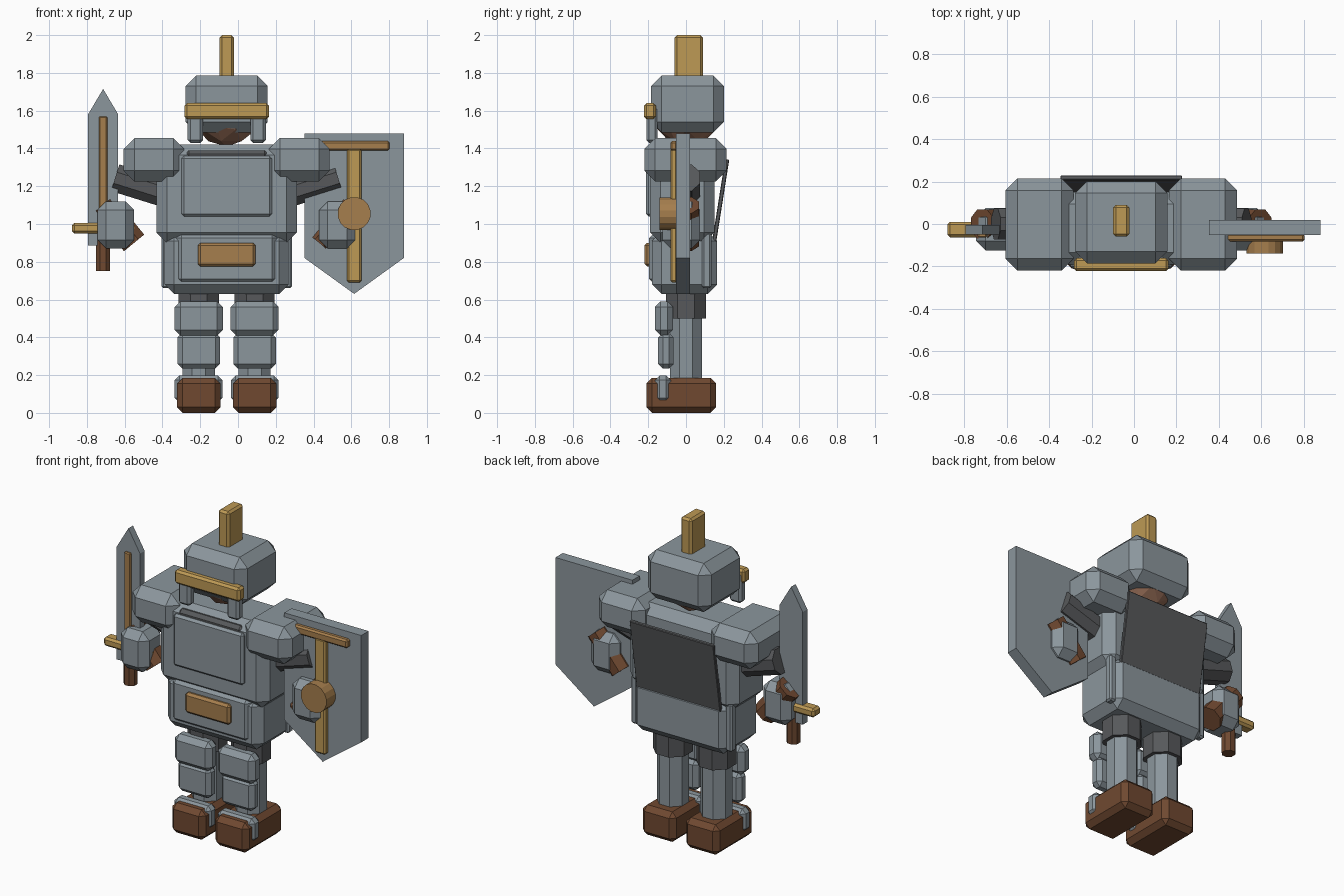
import bpy, bmesh, math
from mathutils import Vector, Matrix

if "Cube" in bpy.data.objects:
    bpy.data.objects.remove(bpy.data.objects["Cube"])

CX = -0.06  # body centre line


def material(name, r, g, b):
    m = bpy.data.materials.new(name)
    m.diffuse_color = (r, g, b, 1)
    m.use_nodes = True
    m.node_tree.nodes["Principled BSDF"].inputs["Base Color"].default_value = m.diffuse_color
    return m


STEEL = material("steel", 0.26, 0.305, 0.335)
DARK = material("dark_steel", 0.095, 0.099, 0.104)
GOLD = material("gold", 0.51, 0.32, 0.09)
BRONZE = material("bronze", 0.38, 0.21, 0.075)
LEATHER = material("brown_leather", 0.16, 0.066, 0.03)
SKIN = material("skin", 0.32, 0.16, 0.10)


def finish(name, bm, mat):
    bmesh.ops.recalc_face_normals(bm, faces=bm.faces[:])
    me = bpy.data.meshes.new(name)
    bm.to_mesh(me)
    bm.free()
    me.materials.append(mat)
    ob = bpy.data.objects.new(name, me)
    bpy.context.collection.objects.link(ob)
    return ob


def box(name, x, y, z, mat, bevel=0.0, tilt=0.0):
    """Chamfered box given its x, y and z ranges."""
    bm = bmesh.new()
    bmesh.ops.create_cube(bm, size=1)
    size = [r[1] - r[0] for r in (x, y, z)]
    mid = Vector([(r[0] + r[1]) / 2 for r in (x, y, z)])
    bmesh.ops.scale(bm, vec=size, verts=bm.verts)
    if bevel:
        bmesh.ops.bevel(bm, geom=bm.edges[:], offset=bevel, segments=1,
                        affect='EDGES', clamp_overlap=True)
    bmesh.ops.transform(bm, matrix=Matrix.Translation(mid) @ Matrix.Rotation(tilt, 4, 'X'),
                        verts=bm.verts)
    return finish(name, bm, mat)


def rod(name, a, b, radius, mat, sides=8):
    """Faceted cylinder between two points."""
    a, b = Vector(a), Vector(b)
    bm = bmesh.new()
    bmesh.ops.create_cone(bm, cap_ends=True, segments=sides, radius1=radius,
                          radius2=radius, depth=(b - a).length)
    rot = Vector((0, 0, 1)).rotation_difference(b - a).to_matrix().to_4x4()
    spin = Matrix.Rotation(math.pi / sides, 4, 'Z')
    bmesh.ops.transform(bm, matrix=Matrix.Translation((a + b) / 2) @ rot @ spin, verts=bm.verts)
    return finish(name, bm, mat)


def plate(name, outline, y0, y1, mat):
    """Flat plate extruded along y from an x-z outline."""
    bm = bmesh.new()
    f = bm.faces.new([bm.verts.new((x, y0, z)) for x, z in outline])
    ext = bmesh.ops.extrude_face_region(bm, geom=[f])
    verts = [v for v in ext["geom"] if isinstance(v, bmesh.types.BMVert)]
    bmesh.ops.translate(bm, vec=(0, y1 - y0, 0), verts=verts)
    return finish(name, bm, mat)


def around(half, centre=CX):
    return (centre - half, centre + half)


# Head and helmet
bm = bmesh.new()
bmesh.ops.create_icosphere(bm, subdivisions=2, radius=1)
bmesh.ops.scale(bm, vec=(0.185, 0.19, 0.19), verts=bm.verts)
bmesh.ops.translate(bm, vec=(CX, 0.005, 1.60), verts=bm.verts)
finish("head", bm, SKIN)
box("helmet", around(0.217), (-0.185, 0.2), (1.485, 1.785), STEEL, 0.055)
box("helmet_crest", around(0.038), (-0.06, 0.09), (1.72, 2.0), GOLD, 0.013)
box("brow_band", around(0.223), (-0.222, -0.16), (1.555, 1.64), GOLD, 0.013)

# Torso
box("torso", around(0.372), (-0.19, 0.15), (0.9, 1.42), STEEL, 0.055)
box("collar", around(0.22), (-0.195, 0.0), (1.32, 1.39), DARK, 0.02)
box("breastplate", around(0.24), (-0.212, -0.14), (1.04, 1.36), STEEL, 0.014)
box("hip_armour", around(0.328), (-0.18, 0.165), (0.63, 0.96), STEEL, 0.05)
box("hip_front_plate", around(0.27), (-0.195, -0.12), (0.68, 0.955), STEEL, 0.03)
box("belt_buckle", around(0.153), (-0.22, -0.17), (0.775, 0.9), BRONZE, 0.014)
box("back_panel", around(0.287), (0.17, 0.192), (0.87, 1.345), DARK, 0.004, -0.157)

# Limbs, mirrored about the body centre line
for s, side in ((-1, "right"), (1, "left")):
    def span(a, b):
        return tuple(sorted((CX + s * a, CX + s * b)))

    def at(a, y, z):
        return (CX + s * a, y, z)

    box(side + "_cheek_guard", span(0.125, 0.207), (-0.21, -0.15), (1.43, 1.62), STEEL, 0.015)
    box(side + "_shoulder_guard", span(0.225, 0.545), (-0.22, 0.215), (1.225, 1.455), STEEL, 0.057)
    rod(side + "_upper_arm", at(0.27, 0.0, 1.145), at(0.59, 0.0, 1.245), 0.08, DARK)
    rod(side + "_forearm", at(0.655, 0.0, 1.10), at(0.49, 0.0, 0.90), 0.075, LEATHER)
    box(side + "_gauntlet", span(0.49, 0.683), (-0.125, 0.075), (0.87, 1.12), STEEL, 0.045)
    box(side + "_hip_strip", span(0.30, 0.345), (0.085, 0.135), (0.66, 0.955), STEEL, 0.01)

    rod(side + "_thigh", at(0.148, 0, 0.5), at(0.148, 0, 0.68), 0.115, DARK)
    rod(side + "_lower_leg", at(0.148, 0, 0.15), at(0.148, 0, 0.56), 0.092, STEEL)
    box(side + "_thigh_plate", span(0.02, 0.275), (-0.165, -0.068), (0.41, 0.59), STEEL, 0.03)
    box(side + "_shin_plate", span(0.035, 0.26), (-0.147, -0.065), (0.235, 0.425), STEEL, 0.025)
    box(side + "_boot", span(0.033, 0.263), (-0.21, 0.16), (0.0, 0.185), LEATHER, 0.03)
    box(side + "_toe_guard", span(0.022, 0.275), (-0.165, -0.08), (0.055, 0.198), STEEL, 0.025)

# Sword
SX = -0.714
plate("sword_blade", [(SX - 0.08, 0.885), (SX + 0.08, 0.885), (SX + 0.08, 1.58),
                      (SX, 1.715), (SX - 0.08, 1.58)], -0.05, -0.005, STEEL)
box("sword_fuller", around(0.022, SX), (-0.064, -0.04), (0.96, 1.57), BRONZE, 0.006)
box("sword_guard", around(0.165, SX), (-0.063, 0.01), (0.95, 1.005), GOLD, 0.013)
rod("sword_grip", (SX, -0.028, 0.75), (SX, -0.028, 0.98), 0.04, LEATHER)

# Shield
HX = 0.615
plate("shield", [(HX - 0.263, 1.48), (HX - 0.263, 0.82), (HX, 0.63),
                 (HX + 0.263, 0.82), (HX + 0.263, 1.48)], -0.052, 0.02, STEEL)
box("shield_cross_bar", around(0.188, HX), (-0.083, -0.045), (1.388, 1.44), BRONZE, 0.01)
box("shield_upright_bar", around(0.038, HX), (-0.083, -0.045), (0.69, 1.4), GOLD, 0.01)
rod("shield_boss", (HX, -0.14, 1.055), (HX, -0.05, 1.055), 0.088, BRONZE, 16)
